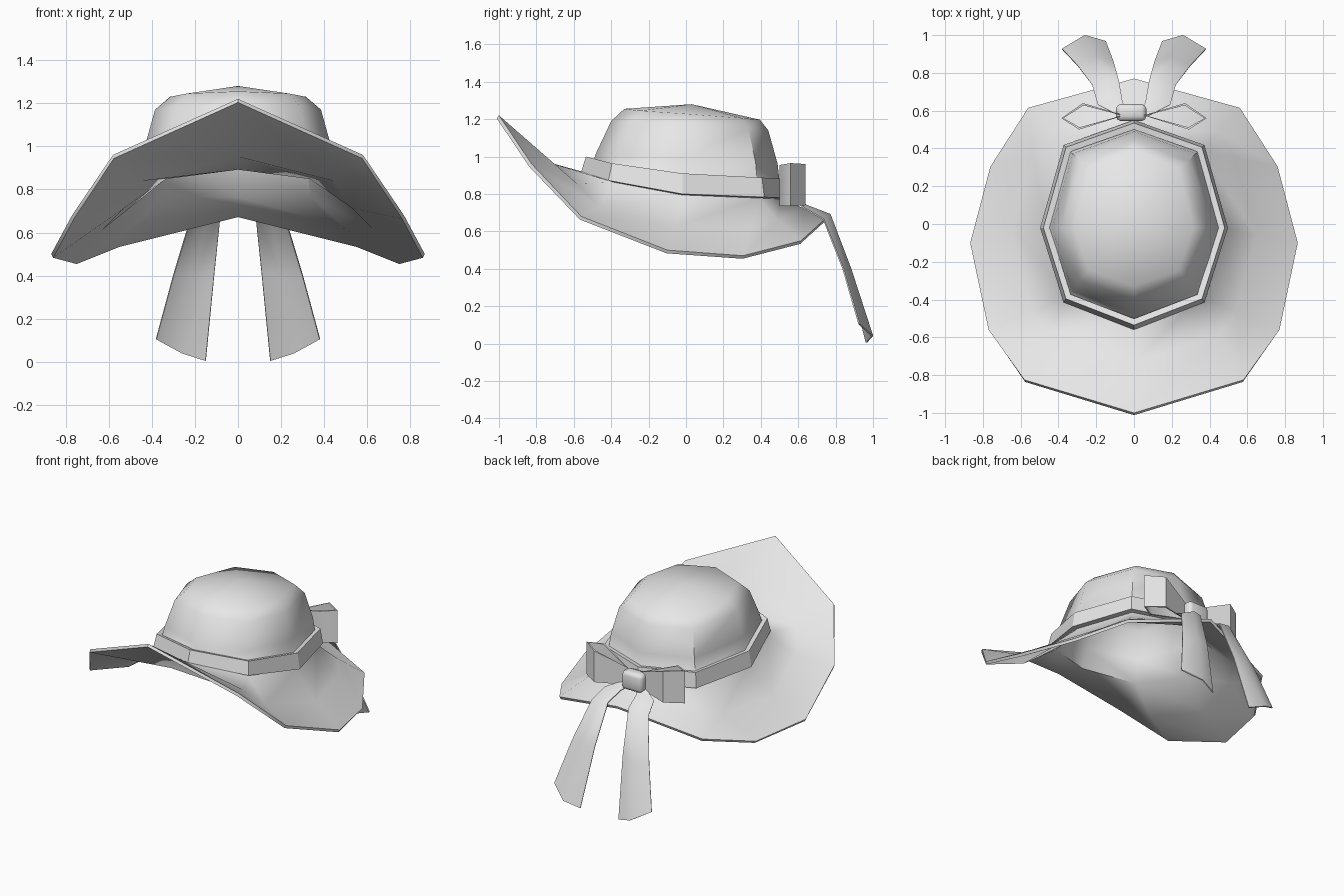
import bpy
import bmesh
import math

cube = bpy.data.objects.get("Cube")
if cube:
    bpy.data.objects.remove(cube, do_unlink=True)

felt = bpy.data.materials.new("pale_grey_felt")
felt.use_nodes = True
GREY = (0.8, 0.8, 0.8, 1.0)
felt.diffuse_color = GREY
felt.node_tree.nodes["Principled BSDF"].inputs["Base Color"].default_value = GREY


def finish(obj, angle):
    """Apply the modifiers, then smooth with sharp edges kept."""
    bpy.ops.object.select_all(action="DESELECT")
    obj.select_set(True)
    bpy.context.view_layer.objects.active = obj
    for name in [m.name for m in obj.modifiers]:
        bpy.ops.object.modifier_apply(modifier=name)
    bpy.ops.object.shade_smooth_by_angle(angle=math.radians(angle))


def sheet(name, rows, closed, thickness, offset=-1.0, mirror=False, angle=50):
    """Skin rows of points into a sheet and give it thickness."""
    bm = bmesh.new()
    grid = [[bm.verts.new(p) for p in row] for row in rows]
    count = len(rows[0])
    for low, high in zip(grid, grid[1:]):
        for c in range(count if closed else count - 1):
            n = (c + 1) % count
            bm.faces.new((low[c], low[n], high[n], high[c]))
    bmesh.ops.remove_doubles(bm, verts=bm.verts, dist=0.0005)
    mesh = bpy.data.meshes.new(name)
    bm.to_mesh(mesh)
    bm.free()
    mesh.materials.append(felt)
    obj = bpy.data.objects.new(name, mesh)
    bpy.context.collection.objects.link(obj)
    solid = obj.modifiers.new("thickness", "SOLIDIFY")
    solid.thickness = thickness
    solid.offset = offset
    if mirror:
        flip = obj.modifiers.new("mirror", "MIRROR")
        flip.use_mirror_merge = False
    finish(obj, angle)
    return obj


def around(half):
    """Complete a half outline, front to back, with its mirror image."""
    return half + [(-x, y, z) for x, y, z in half[-2:0:-1]]


def octagon(front, back, width, z_front, z_side, z_back):
    """Half of an eight-sided ring that tilts from front to back."""
    return [
        (0, front, z_front),
        (0.75 * width, 0.74 * front, z_side + 0.6 * (z_front - z_side)),
        (width, -0.02, z_side),
        (0.75 * width, 0.76 * back, z_side + 0.75 * (z_back - z_side)),
        (0, back, z_back),
    ]


def split_corners(half):
    """Double the corner points so the ring matches the brim edge."""
    return [half[i] for i in (0, 1, 1, 2, 3, 3, 4)]


# Hat: swept brim running up into the faceted crown
brim_edge = [
    (0, -1.0, 1.22), (0.58, -0.825, 0.96), (0.77, -0.56, 0.68),
    (0.867, -0.10, 0.50), (0.76, 0.305, 0.47), (0.56, 0.615, 0.55),
    (0, 0.77, 0.69),
]
crown_rings = [
    octagon(-0.52, 0.51, 0.465, 0.91, 0.79, 0.775),
    octagon(-0.48, 0.49, 0.435, 1.02, 0.99, 0.96),
    octagon(-0.40, 0.44, 0.385, 1.19, 1.17, 1.14),
    octagon(-0.33, 0.395, 0.315, 1.255, 1.23, 1.197),
]
crown = [split_corners(ring) for ring in crown_rings]
sag = (0.08, 0.05, 0.05, 0.035, 0.02, 0.015, 0.012)
brim_middle = [
    tuple(a + 0.45 * (b - a) - (s if axis == 2 else 0)
          for axis, (a, b) in enumerate(zip(inner, outer)))
    for inner, outer, s in zip(crown[0], brim_edge, sag)
]
peak = [(0, 0.03, 1.28)] * len(brim_edge)


def hat_rows():
    return [around(r) for r in [brim_edge, brim_middle] + crown]


def cap_hat():
    """Skin the hat, closing the crown with a fan to its peak."""
    rows = hat_rows()
    bm = bmesh.new()
    grid = [[bm.verts.new(p) for p in row] for row in rows]
    top = bm.verts.new(peak[0])
    count = len(rows[0])
    for c in range(count):
        n = (c + 1) % count
        for low, high in zip(grid, grid[1:]):
            bm.faces.new((low[c], low[n], high[n], high[c]))
        bm.faces.new((grid[-1][c], grid[-1][n], top))
    bmesh.ops.remove_doubles(bm, verts=bm.verts, dist=0.0005)
    mesh = bpy.data.meshes.new("hat")
    bm.to_mesh(mesh)
    bm.free()
    mesh.materials.append(felt)
    obj = bpy.data.objects.new("hat", mesh)
    bpy.context.collection.objects.link(obj)
    solid = obj.modifiers.new("thickness", "SOLIDIFY")
    solid.thickness = 0.02
    solid.offset = -1.0
    finish(obj, 50)


cap_hat()

# Band around the foot of the crown
sheet("hat_band", [
    around(octagon(-0.56, 0.55, 0.497, 0.92, 0.80, 0.778)),
    around(octagon(-0.535, 0.535, 0.48, 1.0, 0.91, 0.88)),
], True, 0.035, angle=30)

# Bow loops, narrow at the knot and flared at the ends
loop_path = [(0.05, 0.575), (0.29, 0.50), (0.385, 0.56), (0.27, 0.64)]
loop_middle = (0.815, 0.845, 0.85, 0.85)
loop_half = (0.06, 0.11, 0.115, 0.11)
sheet("bow_loops", [
    [(x, y, m + side * h)
     for (x, y), m, h in zip(loop_path, loop_middle, loop_half)]
    for side in (-1, 0, 1)
], True, 0.012, mirror=True)

# Ribbon tails draped over the back of the brim
sheet("ribbon_tails", [
    [(0.01, 0.575, 0.775), (0.04, 0.575, 0.78), (0.08, 0.575, 0.775)],
    [(0.06, 0.64, 0.738), (0.12, 0.645, 0.738), (0.19, 0.63, 0.725)],
    [(0.08, 0.755, 0.692), (0.145, 0.77, 0.69), (0.22, 0.735, 0.665)],
    [(0.11, 0.86, 0.41), (0.20, 0.88, 0.40), (0.30, 0.84, 0.40)],
    [(0.15, 0.965, 0.005), (0.26, 0.997, 0.04), (0.38, 0.925, 0.105)],
], False, 0.008, offset=0.0, mirror=True)

# Bow knot
bpy.ops.mesh.primitive_cube_add(size=1, location=(-0.015, 0.59, 0.81))
knot = bpy.context.object
knot.name = "bow_knot"
knot.dimensions = (0.16, 0.09, 0.13)
bpy.ops.object.transform_apply(location=False, rotation=False, scale=True)
knot.data.materials.append(felt)
bevel = knot.modifiers.new("rounding", "BEVEL")
bevel.width = 0.025
bevel.segments = 2
finish(knot, 50)
